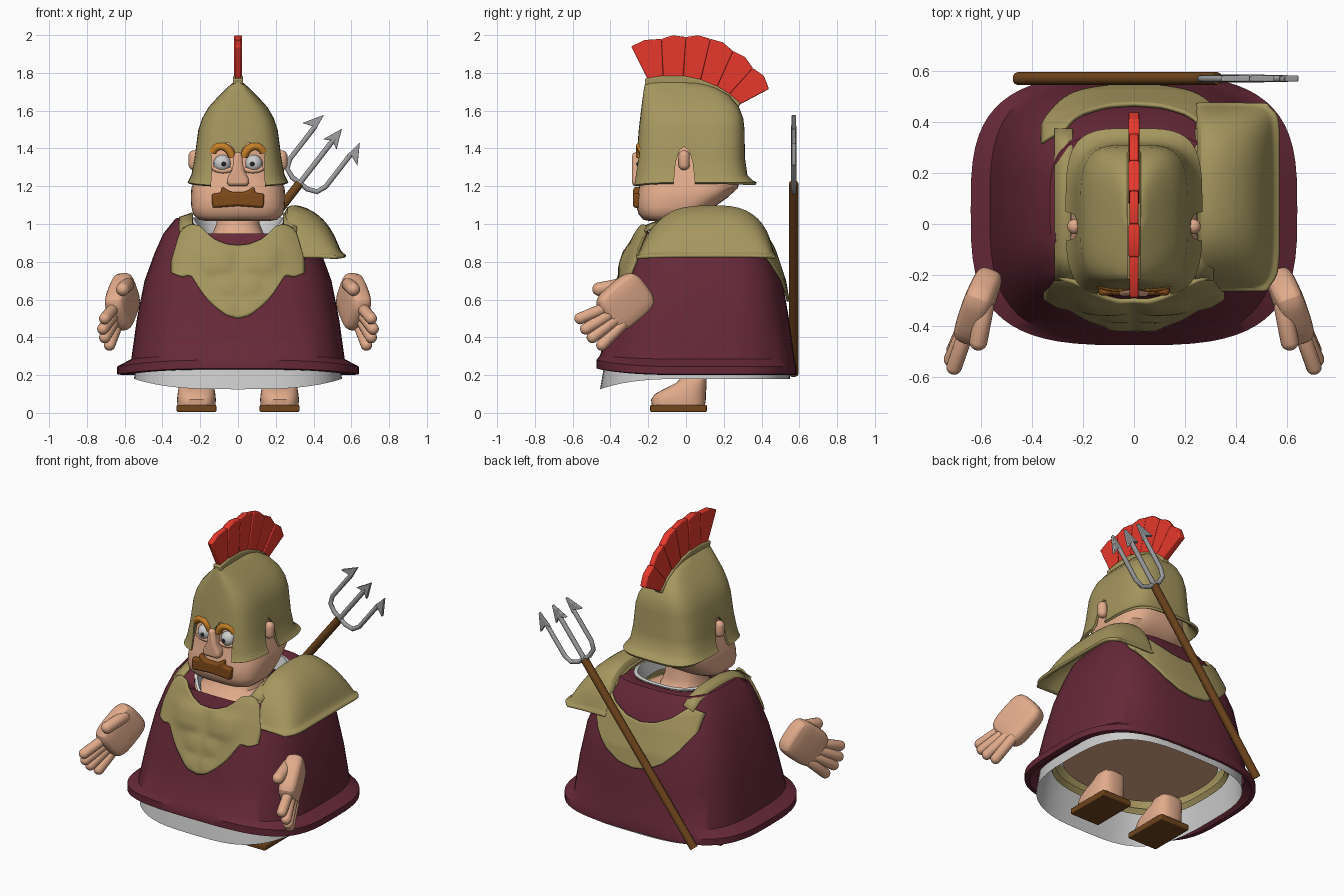
import bpy, bmesh, math
from mathutils import Vector, Matrix

if "Cube" in bpy.data.objects:
    bpy.data.objects.remove(bpy.data.objects["Cube"])


def material(name, rgb):
    m = bpy.data.materials.new(name)
    m.diffuse_color = (*rgb, 1)
    m.use_nodes = True
    m.node_tree.nodes["Principled BSDF"].inputs["Base Color"].default_value = m.diffuse_color
    return m


SKIN = material("skin", (0.76, 0.41, 0.26))
GOLD = material("gold", (0.38, 0.31, 0.115))
MAROON = material("maroon", (0.135, 0.022, 0.04))
RED = material("red", (0.80, 0.04, 0.025))
BROWN = material("brown", (0.16, 0.06, 0.012))
HAIR = material("hair", (0.22, 0.07, 0.01))
ORANGE = material("orange", (0.58, 0.22, 0.02))
WHITE = material("white", (0.75, 0.75, 0.75))
STEEL = material("steel", (0.35, 0.35, 0.36))
BLACK = material("black", (0.02, 0.02, 0.02))


def finish(name, bm, mat):
    bmesh.ops.recalc_face_normals(bm, faces=bm.faces[:])
    me = bpy.data.meshes.new(name)
    bm.to_mesh(me)
    bm.free()
    ob = bpy.data.objects.new(name, me)
    bpy.context.collection.objects.link(ob)
    if mat:
        me.materials.append(mat)
    return ob


def modifier(ob, kind, **settings):
    m = ob.modifiers.new(kind.lower(), kind)
    for k, v in settings.items():
        setattr(m, k, v)


def skin_rows(bm, rows, closed):
    n = len(rows[0])
    for r0, r1 in zip(rows, rows[1:]):
        for i in range(n if closed else n - 1):
            j = (i + 1) % n
            bm.faces.new((r0[i], r0[j], r1[j], r1[i]))


def loft(name, rings, mat, e=2.8, n=48, caps=(False, False), cx=0):
    """Rounded-box rings: z, half width, front y, back y, optional front z shift."""
    bm, rows = bmesh.new(), []
    for z, a, yf, yb, *dz in rings:
        row = []
        for i in range(n):
            t = 2 * math.pi * i / n
            c, s = math.cos(t), math.sin(t)
            x = math.copysign(abs(c) ** (2 / e), c) * a
            y = (yf + yb) / 2 + math.copysign(abs(s) ** (2 / e), s) * (yb - yf) / 2
            row.append(bm.verts.new((cx + x, y, z + (dz[0] if dz else 0) * max(0, -s) ** 2)))
        rows.append(row)
    skin_rows(bm, rows, True)
    for cap, row in zip(caps, (rows[0], rows[-1])):
        if cap:
            bm.faces.new(row)
    return finish(name, bm, mat)


def grid(name, rows, mat, thick):
    bm = bmesh.new()
    skin_rows(bm, [[bm.verts.new(p) for p in r] for r in rows], False)
    ob = finish(name, bm, mat)
    modifier(ob, "SOLIDIFY", thickness=thick, offset=0)
    return ob


def prism(name, pts, plane, lo, hi, mat, bevel=0.0):
    put = (lambda u, v, d: (u, d, v)) if plane == "xz" else (lambda u, v, d: (d, u, v))
    bm = bmesh.new()
    ends = [[bm.verts.new(put(u, v, d)) for u, v in pts] for d in (lo, hi)]
    skin_rows(bm, ends, True)
    for r in ends:
        bm.faces.new(r)
    ob = finish(name, bm, mat)
    if bevel:
        modifier(ob, "BEVEL", width=bevel, segments=2)
    return ob


def capsule(name, p, q, r, mat, squash=(1, 1)):
    p, q = Vector(p), Vector(q)
    bm = bmesh.new()
    bmesh.ops.create_uvsphere(bm, u_segments=16, v_segments=11, radius=r)
    for v in bm.verts:
        v.co.x *= squash[0]
        v.co.y *= squash[1]
        if v.co.z > 0.001:
            v.co.z += (q - p).length
    rot = (q - p).to_track_quat("Z", "Y").to_matrix().to_4x4() if (q - p).length else Matrix()
    bm.transform(Matrix.Translation(p) @ rot)
    return finish(name, bm, mat)


def tube(name, pts, r, mat, kind="POLY"):
    cu = bpy.data.curves.new(name, "CURVE")
    cu.dimensions = "3D"
    cu.bevel_depth, cu.bevel_resolution, cu.use_fill_caps = r, 3, True
    sp = cu.splines.new(kind)
    sp.points.add(len(pts) - 1)
    for p, co in zip(sp.points, pts):
        p.co = (*co, 1)
    sp.use_endpoint_u = True
    cu.materials.append(mat)
    ob = bpy.data.objects.new(name, cu)
    bpy.context.collection.objects.link(ob)


def interp(table, t):
    for a, b in zip(table, table[1:]):
        if t <= b[0]:
            f = max(0, (t - a[0]) / (b[0] - a[0]))
            return [p + (q - p) * f for p, q in zip(a[1:], b[1:])]
    return list(table[-1][1:])


# Torso, tunic, underskirt and collar
E = 3.2
body = [(.27, .56, -.452, .572), (.5, .535, -.40, .545), (.7, .495, -.345, .51),
        (.85, .44, -.30, .46), (.95, .395, -.26, .42), (1.03, .33, -.22, .36)]
hem = [(.24, .555, -.44, .56, .02), (.20, .61, -.455, .575, .03), (.205, .64, -.475, .585, .03),
       (.245, .64, -.475, .585, .035), (.285, .565, -.455, .575, .02)]
loft("tunic", hem + body[1:-1] + [body[-1] + (-.11,), (1.035, .28, -.225, .32, -.15),
     (1.02, .24, -.215, .29, -.16)], MAROON, e=E, n=64)
loft("underskirt", [(.18, .55, -.455, .55, -.055), (.3, .54, -.43, .555, -.03), (.5, .515, -.38, .525)], WHITE, e=E, n=64)
loft("collar", [(1.03, .255, -.21, .30, -.165), (1.035, .235, -.2, .28, -.165), (.95, .21, -.19, .25, -.1)], WHITE)
loft("armour_hem", [(.33, .47, -.36, .47), (.30, .49, -.38, .49), (.33, .50, -.39, .50), (.42, .49, -.37, .49)], GOLD)
loft("torso", [(.36, .46, -.35, .46), (.6, .42, -.30, .42), (.84, .33, -.23, .33), (.90, .23, -.2, .22),
     (.94, .14, -.14, .15), (1.0, .115, -.115, .125), (1.12, .11, -.11, .12)], SKIN, e=2.3, caps=(True, True))


# Breastplate and back plate follow the tunic surface
def plate(name, outline, front):
    rows = []
    for i in range(41):
        x = (i / 20 - 1) * outline[-1][0]
        top, low = interp(outline, abs(x))
        row = []
        for j in range(25):
            z = low + (top - low) * j / 24
            a, yf, yb = interp(body, z)
            half = (yb - yf) / 2 * max(0, 1 - abs(x / a) ** E) ** (1 / E)
            off = .012
            if front:
                pec = math.exp(-((abs(x) - .12) / .09) ** 4 - ((z - .81) / .07) ** 4)
                abdomen = math.exp(-((abs(x) - .06) / .05) ** 4) * abs(math.sin((z - .49) * 26)) * (z < .73)
                off += .018 * pec + .010 * abdomen
            row.append((x, (yf + yb) / 2 + (-half - off if front else half + off), z))
        rows.append(row)
    return grid(name, rows, GOLD, .016)


plate("breastplate", [(0, .885, .50), (.06, .89, .515), (.12, .915, .56), (.17, .955, .61), (.2, .99, .65),
      (.25, .995, .73), (.3, .97, .72), (.35, .80, .74)], True)
plate("back_plate", [(0, .86, .59), (.1, .875, .605), (.2, .92, .66), (.28, .985, .74), (.36, .95, .86)], False)

# Pauldron on one shoulder
arc = [(.25, .88), (.252, 1.04), (.265, 1.08), (.30, 1.085), (.36, 1.07), (.42, 1.035), (.47, .985),
       (.51, .915), (.53, .86), (.545, .838), (.572, .828)]
rise = [(-.265, 0), (-.245, .03), (-.225, .22), (-.19, .5), (-.14, .73), (-.08, .9), (-.02, .99), (.08, 1.03),
        (.2, 1.03), (.28, .99), (.35, .86), (.4, .66), (.435, .4), (.455, .05), (.475, 0)]
pauldron = grid("pauldron", [[(x - (.045 * (1 - h) ** 3 * (x - .25) / .32 if h < 1 else 0), y,
                .825 + (z - .825) * h) for x, z in arc] for y, h in rise], GOLD, .022)
modifier(pauldron, "SUBSURF", levels=1, render_levels=1)

# Head
loft("head", [(1.015, .16, -.19, .0), (1.022, .205, -.225, .04), (1.05, .237, -.25, .09), (1.09, .247, -.262, .15),
     (1.14, .25, -.262, .22), (1.19, .247, -.25, .275), (1.25, .222, -.235, .285), (1.4, .2, -.215, .275),
     (1.55, .16, -.19, .25)], SKIN, e=3.2, caps=(True, True))
prism("nose", [(.055, 1.20), (.062, 1.235), (.03, 1.29), (.02, 1.38), (-.02, 1.38), (-.03, 1.29),
      (-.062, 1.235), (-.055, 1.20)], "xz", -.285, -.2, SKIN, .018)
prism("moustache", [(-.135, 1.085), (0, 1.095), (.135, 1.085), (.14, 1.16), (.09, 1.165), (.085, 1.2), (.04, 1.17),
      (-.04, 1.17), (-.085, 1.2), (-.09, 1.165), (-.14, 1.16)], "xz", -.28, -.23, HAIR, .012)
for s in (-1, 1):
    capsule("eye", (s * .083, -.21, 1.32), (s * .083, -.21, 1.32), .047, WHITE)
    capsule("pupil", (s * .076, -.252, 1.318), (s * .076, -.252, 1.318), .012, BLACK)
    tube("eye_bag", [(s * .035, -.23, 1.29), (s * .085, -.24, 1.27), (s * .13, -.22, 1.295)], .013, SKIN, "NURBS")
    tube("eyebrow", [(s * .03, -.24, 1.355), (s * .05, -.25, 1.42), (s * .11, -.245, 1.43),
         (s * .135, -.23, 1.38)], .021, ORANGE, "NURBS")
    capsule("ear", (s * .232, -.01, 1.315), (s * .232, -.01, 1.36), .03, SKIN)

# Helmet with face and ear openings
helmet = loft("helmet", [(1.22, .268, -.285, .375, -.015), (1.23, .262, -.28, .355, -.015), (1.26, .247, -.275, .325),
              (1.35, .23, -.262, .312), (1.5, .21, -.25, .31), (1.56, .19, -.243, .303), (1.62, .155, -.236, .28),
              (1.68, .1, -.228, .23), (1.72, .06, -.222, .16), (1.75, .025, -.215, .07)],
              GOLD, e=3.8, n=64, caps=(False, True))
half = [(.018, 1.31), (.018, 1.39), (.05, 1.43), (.11, 1.425), (.142, 1.37), (.138, 1.28), (.15, 1.1)]
face_cut = prism("face_cutter", half + [(-x, z) for x, z in reversed(half)], "xz", -.5, -.1, None)
ear_cut = prism("ear_cutter", [(-.075, 1.1), (-.055, 1.33), (-.035, 1.39), (-.01, 1.41), (.015, 1.39),
                (.035, 1.33), (.06, 1.1)], "yz", -.5, .5, None)
modifier(helmet, "SOLIDIFY", thickness=.015, offset=-1)
for c in (face_cut, ear_cut):
    modifier(helmet, "BOOLEAN", object=c, operation="DIFFERENCE", solver="EXACT")
bpy.context.view_layer.update()
cut_mesh = bpy.data.meshes.new_from_object(helmet.evaluated_get(bpy.context.evaluated_depsgraph_get()))
helmet.modifiers.clear()
helmet.data = cut_mesh
for c in (face_cut, ear_cut):
    bpy.data.objects.remove(c)

# Crest rail and feathers
prism("crest_rail", [(-.22, 1.77), (-.12, 1.785), (-.015, 1.785), (.08, 1.765), (.165, 1.73), (.23, 1.69), (.29, 1.64),
      (.27, 1.6), (.1, 1.67), (-.2, 1.69)], "yz", -.027, .027, GOLD, .008)
outer = [(-.29, 1.94), (-.13, 1.98), (0, 1.99), (.13, 1.98), (.25, 1.915), (.355, 1.825), (.44, 1.715)]
inner = [(-.2, 1.76), (-.12, 1.77), (-.015, 1.77), (.075, 1.75), (.16, 1.715), (.22, 1.675), (.28, 1.63)]
for i in range(6):
    w = .017 + .004 * (i % 2)
    (y0, z0), (y1, z1) = outer[i], outer[i + 1]
    tip = ((y0 + y1) / 2 + .01 * (i - 2) / 2, (z0 + z1) / 2 + .014)
    prism("crest_feather", [inner[i], outer[i], tip, outer[i + 1], inner[i + 1]], "yz", -w, w, RED, .006)

# Hands
fingers = [((.645, -.39, .57), (.705, -.56, .50)), ((.65, -.385, .53), (.715, -.53, .445)),
           ((.65, -.37, .495), (.705, -.495, .40)), ((.64, -.34, .465), (.68, -.445, .36))]
d = Vector((.24, -.72, -.62)).normalized()
nrm = Vector((.92, .36, -.05))
nrm = (nrm - d * nrm.dot(d)).normalized()
axes = Matrix((d, nrm.cross(d), nrm)).transposed().to_4x4()
for s in (-1, 1):
    bm = bmesh.new()
    bmesh.ops.create_cube(bm, size=2)
    bmesh.ops.subdivide_edges(bm, edges=bm.edges[:], cuts=1, use_grid_fill=True)
    bm.transform(Matrix.Translation((.612, -.322, .588)) @ axes @ Matrix.Diagonal((.142, .12, .06, 1)))
    bm.transform(Matrix.Diagonal((s, 1, 1, 1)))
    modifier(finish("palm", bm, SKIN), "SUBSURF", levels=2, render_levels=2)
    for p, q in fingers:
        capsule("finger", (s * p[0], *p[1:]), (s * q[0], *q[1:]), .031, SKIN)
    capsule("thumb", (s * .585, -.33, .68), (s * .61, -.46, .655), .036, SKIN)

# Feet, soles and shoulder straps
for s in (-1, 1):
    loft("foot", [(.035, .1, -.18, .1), (.07, .103, -.185, .105), (.1, .1, -.165, .105), (.13, .095, -.11, .108),
         (.16, .088, -.05, .108), (.19, .08, -.025, .11), (.21, .06, -.005, .095), (.215, .03, .02, .07)],
         SKIN, n=32, caps=(True, True), cx=s * .22)
    prism("sole", [(s * .115, .005), (s * .325, .005), (s * .325, .042), (s * .115, .042)], "xz", -.19, .11, BROWN, .006)
    grid("shoulder_strap", [[(s * x, y, z - (x - .24) * .35) for x in (.24, .275, .31)] for y, z in
         ((-.22, .985), (-.12, 1.025), (0, 1.052), (.12, 1.055), (.22, 1.05), (.3, 1.03), (.37, .99))], GOLD, .014)

# Trident slung behind the back
axis, side, base = Vector((.612, 0, .79)), Vector((.79, 0, -.612)), Vector((.327, .57, 1.216))
at = lambda u, v: base + axis * u + side * v
tube("trident_shaft", [at(-1.28, 0), at(.0, 0)], .025, BROWN)
tube("trident_fork", [at(u, v) for u, v in ((.29, -.12), (.07, -.12), (.02, -.1), (0, -.05), (0, .05), (.02, .1),
     (.07, .12), (.29, .12))], .014, STEEL)
tube("trident_tine", [at(-.03, 0), at(.3, 0)], .015, STEEL)
for v, l, r in ((-.12, .065, .015), (0, .045, .045), (.12, .015, .065)):
    pts = [at(.365, v), at(.26, v + r), at(.285, v), at(.26, v - l)]
    prism("trident_barb", [(p.x, p.z) for p in pts], "xz", .558, .582, STEEL, .004)

# Smooth shading with kept edges
bpy.ops.object.select_all(action="DESELECT")
for ob in bpy.context.scene.objects:
    if ob.type == "MESH":
        ob.select_set(True)
        bpy.context.view_layer.objects.active = ob
bpy.ops.object.shade_smooth_by_angle(angle=math.radians(40))
